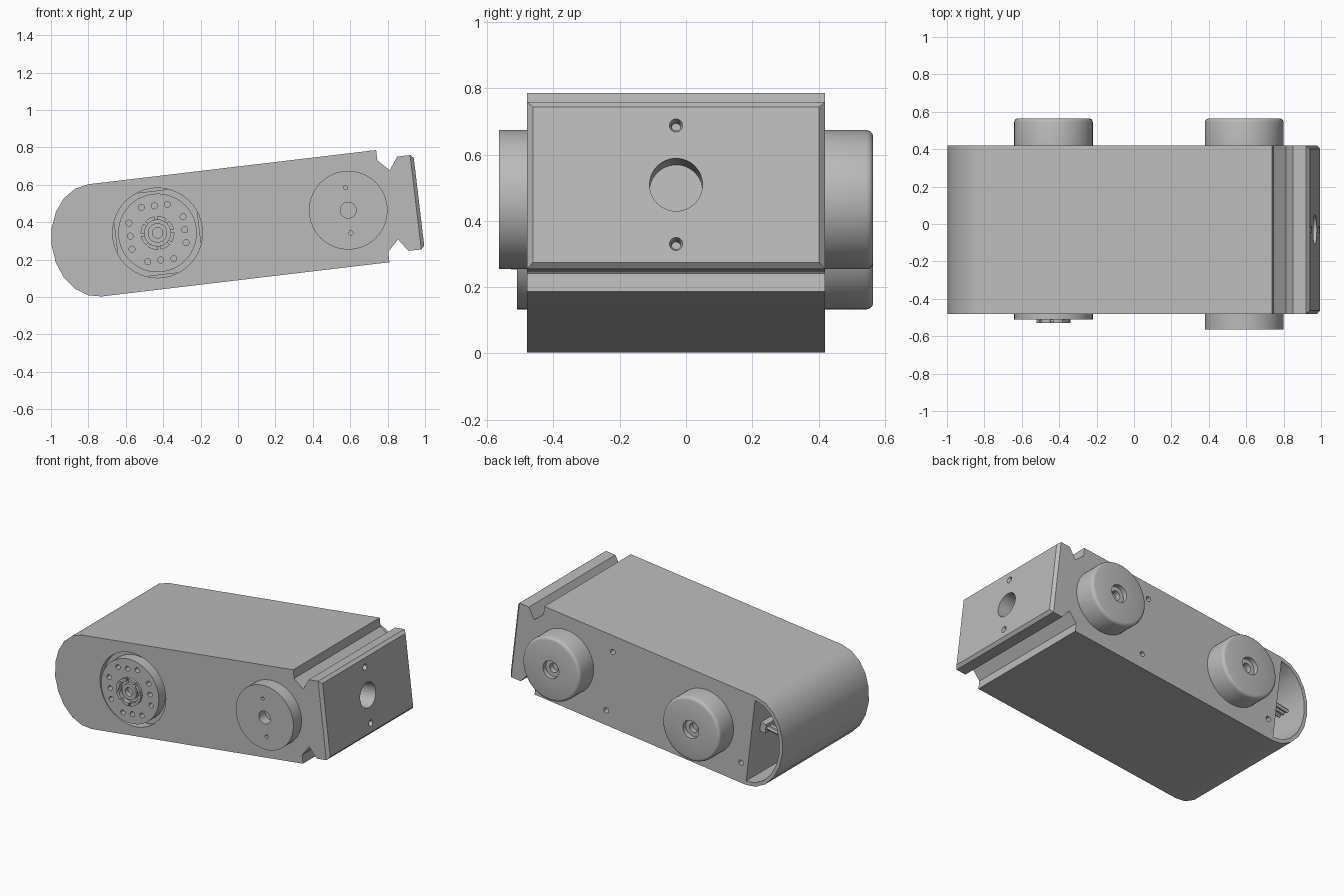
import bpy, bmesh, math
from mathutils import Matrix, Vector

if "Cube" in bpy.data.objects:
    bpy.data.objects.remove(bpy.data.objects["Cube"])

grey = bpy.data.materials.new("plain_grey")
grey.use_nodes = True
grey.diffuse_color = (0.5, 0.5, 0.5, 1)
grey.node_tree.nodes["Principled BSDF"].inputs["Base Color"].default_value = (0.5, 0.5, 0.5, 1)

# The arm is built level along its own length, then tilted up as a whole
TILT = Matrix.Translation((-0.765, 0, 0.303)) @ Matrix.Rotation(math.radians(-6.78), 4, "Y")
FRONT, BACK = -0.48, 0.42
HORN, PIVOT = 0.337, 1.364


def finish(name, bm):
    bmesh.ops.recalc_face_normals(bm, faces=bm.faces)
    mesh = bpy.data.meshes.new(name)
    bm.to_mesh(mesh)
    bm.free()
    mesh.materials.append(grey)
    ob = bpy.data.objects.new(name, mesh)
    bpy.context.collection.objects.link(ob)
    ob.matrix_world = TILT
    return ob


def extrude_profile(points, y0, y1):
    bm = bmesh.new()
    face = bm.faces.new([bm.verts.new((u, y0, v)) for u, v in points])
    out = bmesh.ops.extrude_face_region(bm, geom=[face])
    moved = [g for g in out["geom"] if isinstance(g, bmesh.types.BMVert)]
    bmesh.ops.translate(bm, verts=moved, vec=(0, y1 - y0, 0))
    return bm


def lathe(name, profile, u, base, side, steps=64):
    """Turn a (radius, height) profile around an axis along y."""
    bm = bmesh.new()
    verts = [bm.verts.new((u + r, base + side * h, 0)) for r, h in profile]
    edges = [bm.edges.new(pair) for pair in zip(verts, verts[1:])]
    bmesh.ops.spin(bm, geom=verts + edges, cent=(u, 0, 0), axis=(0, 1, 0),
                   angle=math.tau, steps=steps, use_duplicate=False)
    bmesh.ops.remove_doubles(bm, verts=bm.verts, dist=0.0002)
    return finish(name, bm)


def rod(name, start, end, r1, r2=None, sides=24):
    start, end = Vector(start), Vector(end)
    turn = (end - start).to_track_quat("Z", "Y").to_matrix().to_4x4()
    bm = bmesh.new()
    bmesh.ops.create_cone(bm, cap_ends=True, segments=sides, radius1=r1,
                          radius2=r1 if r2 is None else r2, depth=(end - start).length,
                          matrix=Matrix.Translation((start + end) / 2) @ turn)
    return finish(name, bm)


def box(name, centre, size, spin=0, pivot=0):
    bm = bmesh.new()
    bmesh.ops.create_cube(bm, size=1, matrix=Matrix.Translation((pivot, 0, 0))
                          @ Matrix.Rotation(spin, 4, "Y")
                          @ Matrix.Translation(centre) @ Matrix.Diagonal((*size, 1)))
    return finish(name, bm)


def cut(ob, cutters):
    for c in cutters:
        c.hide_render = True
        m = ob.modifiers.new("cut", "BOOLEAN")
        m.operation, m.solver, m.object = "DIFFERENCE", "EXACT", c
    graph = bpy.context.evaluated_depsgraph_get()
    mesh = bpy.data.meshes.new_from_object(ob.evaluated_get(graph))
    ob.modifiers.clear()
    ob.data = mesh
    for c in cutters:
        bpy.data.objects.remove(c)


def half_ellipse(a, b, steps):
    angles = [math.pi * (0.5 + i / steps) for i in range(steps + 1)]
    return [(a * math.cos(t), b * math.sin(t)) for t in angles]


# Body: rounded tail, notched neck and end plate in one profile
neck = [(1.55, 0.302), (1.55, 0.246), (1.61, 0.186), (1.658, 0.254), (1.745, 0.254)]
outline = half_ellipse(0.233, 0.302, 10) + [(u, -v) for u, v in neck] + neck[::-1]
bm = extrude_profile(outline, FRONT, BACK)
rim = [e for e in bm.edges if all(v.co.x > 1.74 for v in e.verts)]
bmesh.ops.bevel(bm, geom=rim, offset=0.018, segments=1, affect="EDGES")
body = finish("body", bm)

# Tail cavity open to the back, horn recess, plate holes and screw holes
cutters = [finish("cavity", extrude_profile(half_ellipse(0.21, 0.276, 10), FRONT + 0.03, 0.5)),
           rod("recess", (HORN, -0.38, 0), (HORN, -0.6, 0), 0.24, sides=64),
           rod("plate_bore", (1.58, -0.03, 0), (1.8, -0.03, 0), 0.08, sides=48)]
for v in (-0.18, 0.18):
    cutters.append(rod("plate_screw", (1.68, -0.03, v), (1.8, -0.03, v), 0.014))
    cutters.append(rod("countersink", (1.73, -0.03, v), (1.75, -0.03, v), 0.014, 0.022))
for u, v in ((1.035, 0.195), (1.035, -0.205), (0.05, -0.17)):
    cutters.append(rod("cover_screw", (u, 0.38, v), (u, 0.5, v), 0.017))
cut(body, cutters)

# Motor case seen behind the horn
box("motor_case", (HORN, -0.405, 0), (0.45, 0.07, 0.45))
cut(bpy.data.objects["motor_case"],
    [rod("case_corners", (HORN, -0.3, 0), (HORN, -0.5, 0), 0.2)])

# Back bosses with rounded rims and stepped screw recesses
boss = [(0, 0.08), (0.03, 0.08), (0.03, 0.115), (0.058, 0.115), (0.058, 0.145), (0.19, 0.145),
        (0.2, 0.142), (0.207, 0.135), (0.21, 0.125), (0.21, -0.01), (0, -0.01)]
for name, u in (("back_tail_boss", HORN), ("back_plate_boss", PIVOT)):
    lathe(name, boss, u, BACK, 1)

# Front pivot disc with centre bore and two pin holes
pivot = lathe("front_pivot", [(0, 0.02), (0.042, 0.02), (0.042, 0.085), (0.21, 0.085),
                              (0.21, -0.01), (0, -0.01)], PIVOT, FRONT, -1)
cut(pivot, [rod("pin", (PIVOT, -0.53, v), (PIVOT, -0.6, v), 0.011) for v in (-0.122, 0.122)])

# Front horn: hub ring, groups of three holes on four sides, notched collar
horn = lathe("front_horn", [(0, 0.01), (0.028, 0.01), (0.028, 0.04), (0.052, 0.04), (0.052, 0.02),
                            (0.07, 0.02), (0.07, 0.048), (0.09, 0.048), (0.09, 0.03),
                            (0.21, 0.03), (0.21, -0.1), (0, -0.1)], HORN, FRONT, -1)
cutters = []
for side in range(4):
    turn = Matrix.Rotation(side * math.pi / 2, 3, "Y")
    for v in (-0.07, 0, 0.07):
        p = turn @ Vector((0.146, 0, v))
        cutters.append(rod("horn_hole", (HORN + p.x, -0.45, p.z), (HORN + p.x, -0.55, p.z), 0.016))
for i in range(8):
    cutters.append(box("collar_notch", (0.082, -0.53, 0), (0.04, 0.036, 0.014),
                       i * math.pi / 4, HORN))
cut(horn, cutters)

# Cable plug and three wires inside the tail
box("cable_plug", (-0.015, 0.27, 0.06), (0.05, 0.12, 0.06))
for i in (-1, 0, 1):
    rod("cable_wire", (-0.02, 0.27 + i * 0.035, 0.06), (-0.17, 0.27 + i * 0.035, 0.05), 0.013, sides=12)

# Smooth rounded surfaces, keep corners crisp
for ob in bpy.context.collection.objects:
    if ob.type == "MESH" and ob.data.materials and ob.data.materials[0] == grey:
        ob.data.shade_smooth()
        ob.data.set_sharp_from_angle(angle=math.radians(30))
